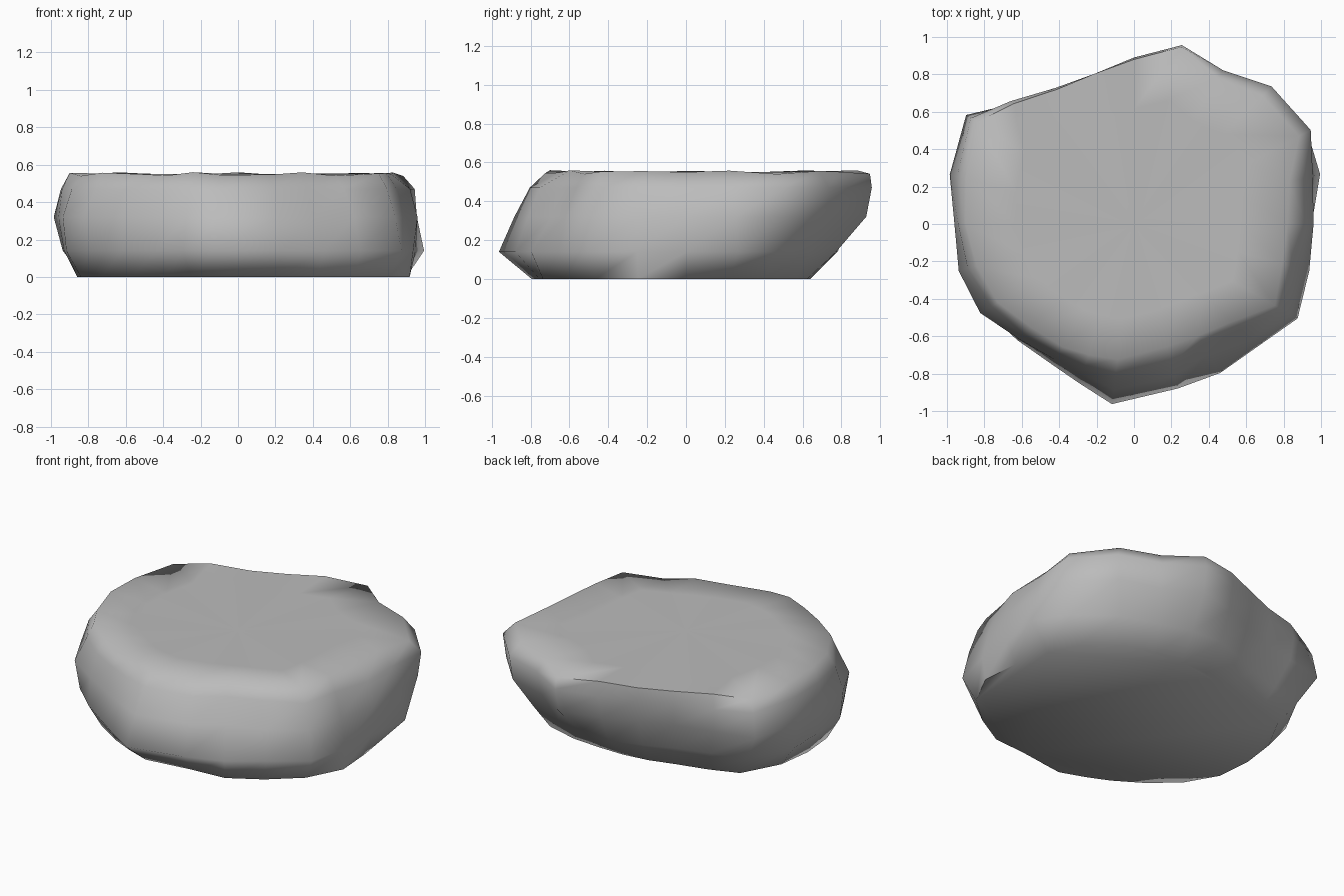
import bpy
import bmesh
from math import sin, cos, radians

if "Cube" in bpy.data.objects:
    bpy.data.objects.remove(bpy.data.objects["Cube"], do_unlink=True)

# Contours of the boulder: height, then radius in percent every 15 degrees from +x
STEP = 15
CONTOURS = {
    0.0: (90, 87, 86, 80, 72, 66, 64, 64, 66, 74, 84, 86,
          86, 87, 84, 80, 78, 78, 80, 78, 85, 88, 93, 95),
    0.14: (95, 103, 98, 90, 82, 80, 78, 74, 74, 82, 95, 97,
           93, 95, 92, 88, 87, 90, 97, 91, 92, 93, 101, 97),
    0.32: (96, 99, 105, 102, 92, 96, 86, 80, 81, 91, 107, 102,
           96, 97, 95, 87, 84, 85, 89, 84, 80, 88, 97, 93),
    0.47: (92, 95, 107, 104, 95, 99, 89, 83, 84, 93, 104, 98,
           94, 92, 88, 83, 80, 80, 81, 78, 74, 80, 92, 88),
    0.55: (82, 86, 100, 97, 90, 98, 88, 83, 83, 91, 100, 93,
           90, 87, 84, 78, 76, 74, 73, 68, 69, 74, 87, 82),
}
# Corners that sit slightly off the even spacing
CORNER_SHIFT = {2: -2, 10: -3, 17: -4, 18: -7}


def make_material(name, colour):
    material = bpy.data.materials.new(name)
    material.use_nodes = True
    material.diffuse_color = colour
    shader = material.node_tree.nodes["Principled BSDF"]
    shader.inputs["Base Color"].default_value = colour
    shader.inputs["Roughness"].default_value = 0.9
    return material


def add_ring(bm, height, radii, wave=0.0):
    ring = []
    for index, percent in enumerate(radii):
        angle = radians(index * STEP + CORNER_SHIFT.get(index, 0))
        radius = percent / 100
        z = height + wave * sin(index * 2.3)
        ring.append(bm.verts.new((radius * cos(angle), radius * sin(angle), z)))
    return ring


def bridge(bm, lower, upper):
    count = len(lower)
    for index in range(count):
        after = (index + 1) % count
        bm.faces.new((lower[index], lower[after], upper[after], upper[index]))


def build_boulder(material):
    bm = bmesh.new()
    top = max(CONTOURS)

    # Rugged side wall
    rings = [add_ring(bm, height, radii, 0.01 if height == top else 0.0)
             for height, radii in CONTOURS.items()]

    # Worn flat top, as an inner ring and a middle fan
    rings.append(add_ring(bm, top, [percent * 0.7 for percent in CONTOURS[top]]))
    for lower, upper in zip(rings, rings[1:]):
        bridge(bm, lower, upper)
    centre = bm.verts.new((0, 0, top))
    inner = rings[-1]
    for index, vert in enumerate(inner):
        bm.faces.new((vert, inner[(index + 1) % len(inner)], centre))

    # Flat underside
    bm.faces.new(list(reversed(rings[0])))

    bmesh.ops.recalc_face_normals(bm, faces=bm.faces[:])
    mesh = bpy.data.meshes.new("boulder")
    bm.to_mesh(mesh)
    bm.free()
    mesh.materials.append(material)
    boulder = bpy.data.objects.new("boulder", mesh)
    bpy.context.collection.objects.link(boulder)
    return boulder


stone = make_material("stone grey", (0.5, 0.5, 0.5, 1))
boulder = build_boulder(stone)

# Soft worn shading
bpy.ops.object.select_all(action="DESELECT")
boulder.select_set(True)
bpy.context.view_layer.objects.active = boulder
bpy.ops.object.shade_smooth_by_angle(angle=radians(70))
